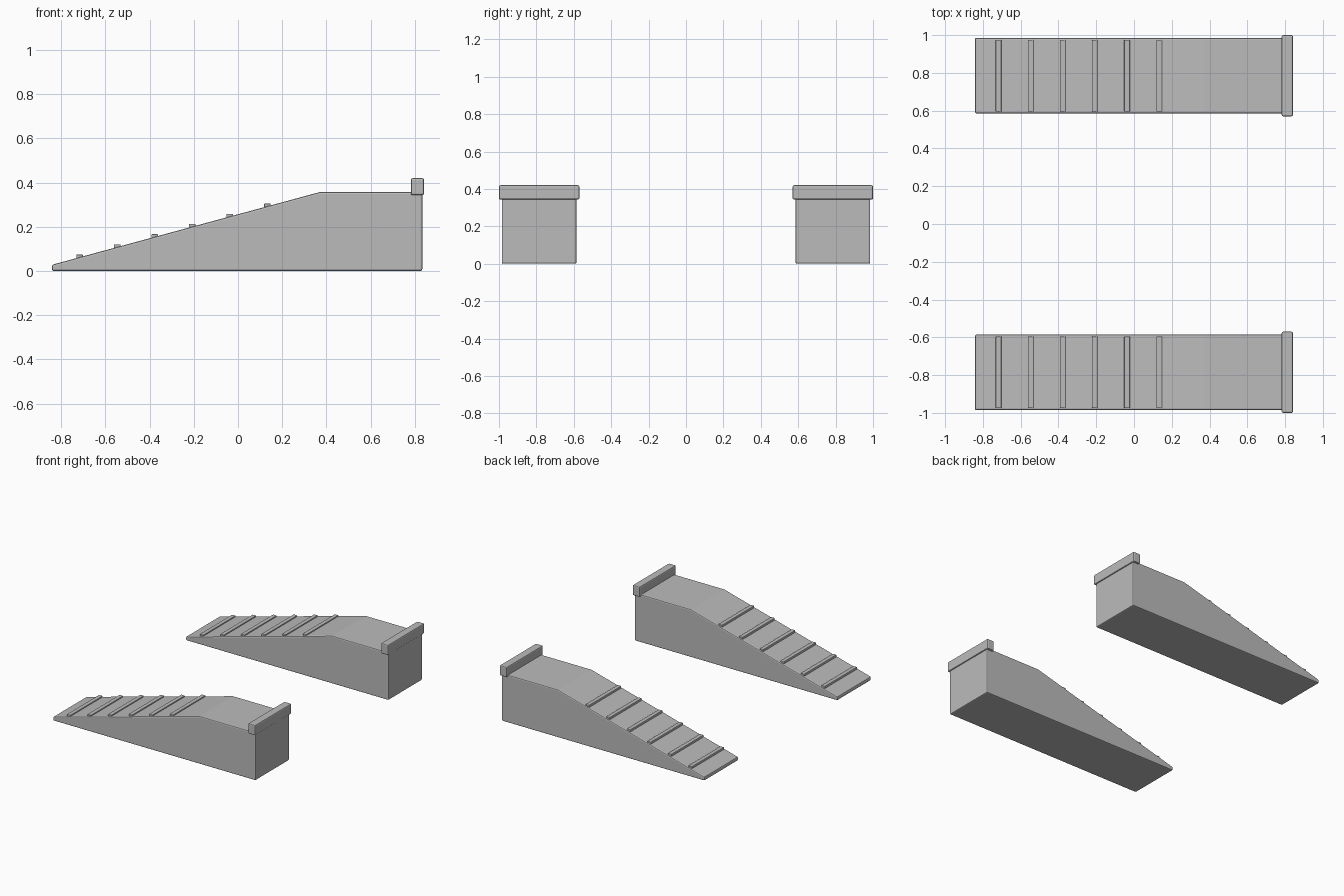
import bpy
import bmesh
from math import radians

cube = bpy.data.objects.get("Cube")
if cube:
    bpy.data.objects.remove(cube, do_unlink=True)

# Single plain grey
grey = bpy.data.materials.new("plain_grey")
grey.use_nodes = True
COLOR = (0.5, 0.5, 0.5, 1)
grey.diffuse_color = COLOR
grey.node_tree.nodes["Principled BSDF"].inputs["Base Color"].default_value = COLOR


def extrude_profile(name, profile, y_mid, width, bevel):
    """Extrude an x-z outline along y and soften its edges."""
    bm = bmesh.new()
    verts = [bm.verts.new((x, y_mid - width / 2, z)) for x, z in profile]
    face = bm.faces.new(verts)
    new = bmesh.ops.extrude_face_region(bm, geom=[face])["geom"]
    moved = [v for v in new if isinstance(v, bmesh.types.BMVert)]
    bmesh.ops.translate(bm, verts=moved, vec=(0, width, 0))
    bmesh.ops.recalc_face_normals(bm, faces=bm.faces)
    mesh = bpy.data.meshes.new(name)
    bm.to_mesh(mesh)
    bm.free()
    mesh.materials.append(grey)
    obj = bpy.data.objects.new(name, mesh)
    bpy.context.collection.objects.link(obj)
    mod = obj.modifiers.new("soft_edges", "BEVEL")
    mod.width = bevel
    mod.segments = 2
    mod.limit_method = "ANGLE"
    mod.angle_limit = radians(30)
    return obj


def box(x0, x1, z0, z1):
    return [(x0, z0), (x1, z0), (x1, z1), (x0, z1)]


LOW_X, BREAK_X, END_X = -0.842, 0.37, 0.834
LOW_Z, TOP_Z = 0.028, 0.357
SLOPE = (TOP_Z - LOW_Z) / (BREAK_X - LOW_X)
CLEATS = 6

for side, y in (("front", -0.785), ("back", 0.785)):
    # Wedge body with a level platform
    extrude_profile(side + "_ramp",
                    [(LOW_X, 0), (END_X, 0), (END_X, TOP_Z), (BREAK_X, TOP_Z), (LOW_X, LOW_Z)],
                    y, 0.4, 0.008)
    # Raised stop at the high end
    extrude_profile(side + "_end_stop", box(0.782, 0.842, 0.343, 0.42), y, 0.43, 0.008)
    # Grip cleats on the slope
    for i in range(CLEATS):
        x = -0.717 + 0.17 * i
        z = LOW_Z + SLOPE * (x - LOW_X)
        extrude_profile(f"{side}_cleat_{i + 1}",
                        box(x - 0.015, x + 0.015, z - 0.01, z + 0.012), y, 0.38, 0.003)
